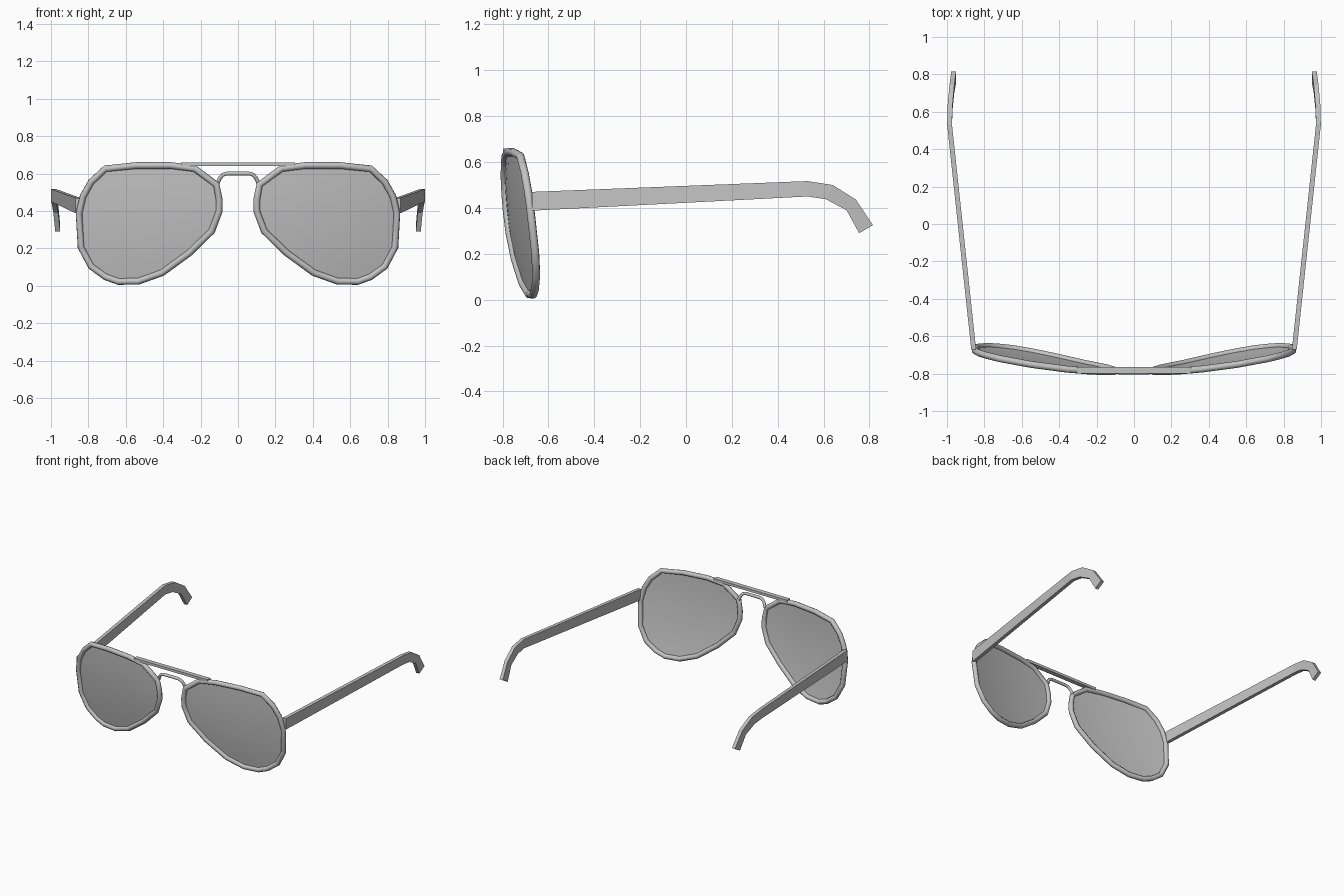
import bpy, bmesh, math
from mathutils import Vector

if "Cube" in bpy.data.objects:
    bpy.data.objects.remove(bpy.data.objects["Cube"], do_unlink=True)

grey = bpy.data.materials.new("plain grey")
grey.use_nodes = True
GREY = (0.55, 0.55, 0.55, 1)
grey.diffuse_color = GREY
grey.node_tree.nodes["Principled BSDF"].inputs["Base Color"].default_value = GREY


def activate(obj):
    bpy.ops.object.select_all(action='DESELECT')
    obj.select_set(True)
    bpy.context.view_layer.objects.active = obj


def finish(name, bm, smooth_angle=None):
    bmesh.ops.recalc_face_normals(bm, faces=bm.faces)
    mesh = bpy.data.meshes.new(name)
    bm.to_mesh(mesh)
    bm.free()
    mesh.materials.append(grey)
    obj = bpy.data.objects.new(name, mesh)
    bpy.context.collection.objects.link(obj)
    if smooth_angle:
        activate(obj)
        bpy.ops.object.shade_smooth_by_angle(angle=math.radians(smooth_angle))
    return obj


def tube(name, points, radius, cyclic):
    curve = bpy.data.curves.new(name, 'CURVE')
    curve.dimensions = '3D'
    curve.bevel_depth = radius
    curve.bevel_resolution = 2
    curve.use_fill_caps = True
    spline = curve.splines.new('POLY')
    spline.points.add(len(points) - 1)
    for p, co in zip(spline.points, points):
        p.co = (*co, 1)
    spline.use_cyclic_u = cyclic
    curve.materials.append(grey)
    obj = bpy.data.objects.new(name, curve)
    bpy.context.collection.objects.link(obj)
    activate(obj)
    bpy.ops.object.convert(target='MESH')
    bpy.ops.object.shade_smooth_by_angle(angle=math.radians(50))


# Wrapped front surface shared by rims and lenses
def wrap(x, z):
    return Vector((x, -0.795 + 0.145 * x * x + 0.17 * (0.66 - z) ** 2, z))


# Aviator outline of one eye, outer edge (x, z)
OUTLINE = [(.355, .66), (.55, .66), (.72, .64), (.80, .565), (.845, .485),
           (.868, .39), (.857, .20), (.80, .092), (.72, .033), (.648, .006),
           (.535, .006), (.40, .052), (.245, .165), (.122, .29), (.083, .40),
           (.083, .465), (.10, .55), (.22, .64)]
RADIUS = 0.018
CENTRE = Vector((0.48, 0.335))
path = []
for p in OUTLINE:
    d = Vector(p) - CENTRE
    path.append(CENTRE + d * (1 - RADIUS / d.length))


def lens(name, side):
    bm = bmesh.new()
    rings = []
    for f in (1, 0.8, 0.6, 0.4, 0.2):
        ring = []
        for p in path:
            q = CENTRE + (p - CENTRE) * f
            v = wrap(q.x, q.y)
            ring.append(bm.verts.new((side * v.x, v.y, v.z)))
        rings.append(ring)
    n = len(path)
    for a, b in zip(rings, rings[1:]):
        for i in range(n):
            j = (i + 1) % n
            bm.faces.new((a[i], a[j], b[j], b[i]))
    bm.faces.new(rings[-1])
    obj = finish(name, bm, 60)
    # the outer face looks forward
    if obj.data.polygons[-1].normal.y > 0:
        obj.data.flip_normals()


# Temple stations: x centre, top (y, z), bottom (y, z)
TEMPLE = [(.857, (-.672, .470), (-.672, .388)),
          (.986, (.53, .517), (.53, .450)),
          (.983, (.64, .500), (.61, .438)),
          (.974, (.74, .437), (.70, .390)),
          (.964, (.815, .325), (.755, .290))]


def temple(name, side):
    bm = bmesh.new()
    sections = []
    for x, top, bottom in TEMPLE:
        corners = [(x - .013, *top), (x + .013, *top),
                   (x + .013, *bottom), (x - .013, *bottom)]
        sections.append([bm.verts.new((side * c[0], c[1], c[2])) for c in corners])
    for a, b in zip(sections, sections[1:]):
        for i in range(4):
            j = (i + 1) % 4
            bm.faces.new((a[i], a[j], b[j], b[i]))
    bm.faces.new(sections[0])
    bm.faces.new(sections[-1])
    finish(name, bm)


for label, side in (("left", 1), ("right", -1)):
    rim = [wrap(p.x, p.y) for p in path]
    tube(label + "_rim", [(side * v.x, v.y, v.z) for v in rim], RADIUS, True)
    lens(label + "_lens", side)
    temple(label + "_temple", side)

# Straight brow bar across the top
bm = bmesh.new()
bmesh.ops.create_cube(bm, size=1)
bmesh.ops.scale(bm, vec=(0.61, 0.034, 0.019), verts=bm.verts)
bmesh.ops.translate(bm, vec=(0, -0.781, 0.649), verts=bm.verts)
finish("brow_bar", bm)

# Arched nose bridge
half = [(.110, -.780, .545), (.097, -.788, .575), (.082, -.793, .593), (.058, -.795, .600)]
arch = half + [(-x, y, z) for x, y, z in reversed(half)]
tube("nose_bridge", arch, 0.011, False)
